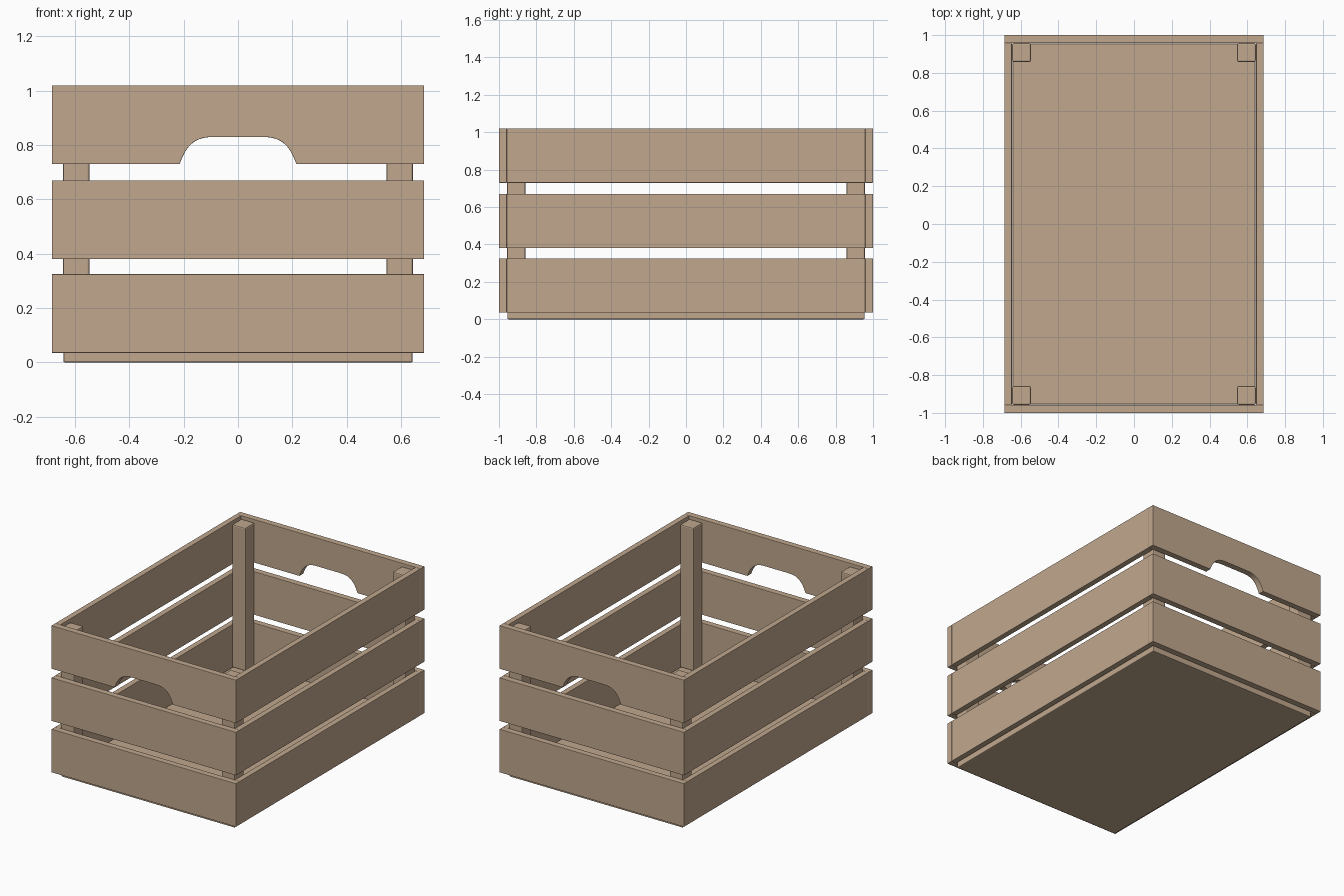
import bpy, bmesh
from mathutils import Vector
from mathutils.geometry import interpolate_bezier

if "Cube" in bpy.data.objects:
    bpy.data.objects.remove(bpy.data.objects["Cube"])

wood = bpy.data.materials.new("wood")
wood.diffuse_color = (0.53, 0.39, 0.27, 1)
wood.use_nodes = True
wood.node_tree.nodes["Principled BSDF"].inputs["Base Color"].default_value = wood.diffuse_color

X, Y = 0.685, 1.0           # outer half sizes
TX, TY = 0.038, 0.042       # board thickness, sides and ends
LEVELS = {"bottom": (0.035, 0.325), "middle": (0.38, 0.67), "top": (0.73, 1.02)}


def board(name, profile, y0, y1, bevel=0.004):
    """Extrude an (x, z) profile from y0 to y1 with slightly eased edges."""
    bm = bmesh.new()
    face = bm.faces.new([bm.verts.new((x, y0, z)) for x, z in profile])
    ext = bmesh.ops.extrude_face_region(bm, geom=[face])
    verts = [g for g in ext["geom"] if isinstance(g, bmesh.types.BMVert)]
    bmesh.ops.translate(bm, verts=verts, vec=(0, y1 - y0, 0))
    bmesh.ops.recalc_face_normals(bm, faces=bm.faces)
    mesh = bpy.data.meshes.new(name)
    bm.to_mesh(mesh)
    bm.free()
    mesh.materials.append(wood)
    obj = bpy.data.objects.new(name, mesh)
    bpy.context.collection.objects.link(obj)
    mod = obj.modifiers.new("eased_edges", "BEVEL")
    mod.width, mod.segments = bevel, 2
    mod.limit_method, mod.angle_limit = "ANGLE", 0.7
    return obj


def rect(x0, x1, z0, z1):
    return [(x0, z0), (x1, z0), (x1, z1), (x0, z1)]


# Curved hand hole in the lower edge of the top end boards
curve = interpolate_bezier(Vector((-0.215, 0.73)), Vector((-0.19, 0.80)),
                           Vector((-0.16, 0.83)), Vector((-0.09, 0.83)), 12)
left = [(p.x, p.y) for p in curve]
hand_hole = left + [(-x, z) for x, z in reversed(left)]

for level, (z0, z1) in LEVELS.items():
    # End boards, full width
    profile = rect(-X, X, z0, z1)
    if level == "top":
        profile = profile[:1] + hand_hole + profile[1:]
    for end, s in (("front", -1), ("back", 1)):
        board(f"{end}_{level}_board", profile, s * Y, s * (Y - TY), 0.002)
    # Side boards, between the end boards
    for side, s in (("left", -1), ("right", 1)):
        board(f"{side}_{level}_board", rect(s * (X - TX), s * X, z0, z1),
              TY - Y, Y - TY, 0.002)

# Floor panel
board("floor", rect(-0.643, 0.643, 0, 0.043), -0.955, 0.955, 0.006)

# Corner posts
for side, sx in (("left", -1), ("right", 1)):
    for end, sy in (("front", -1), ("back", 1)):
        board(f"{end}_{side}_post", rect(sx * 0.546, sx * 0.645, 0.04, 1.0),
              sy * 0.858, sy * 0.957, 0.008)
